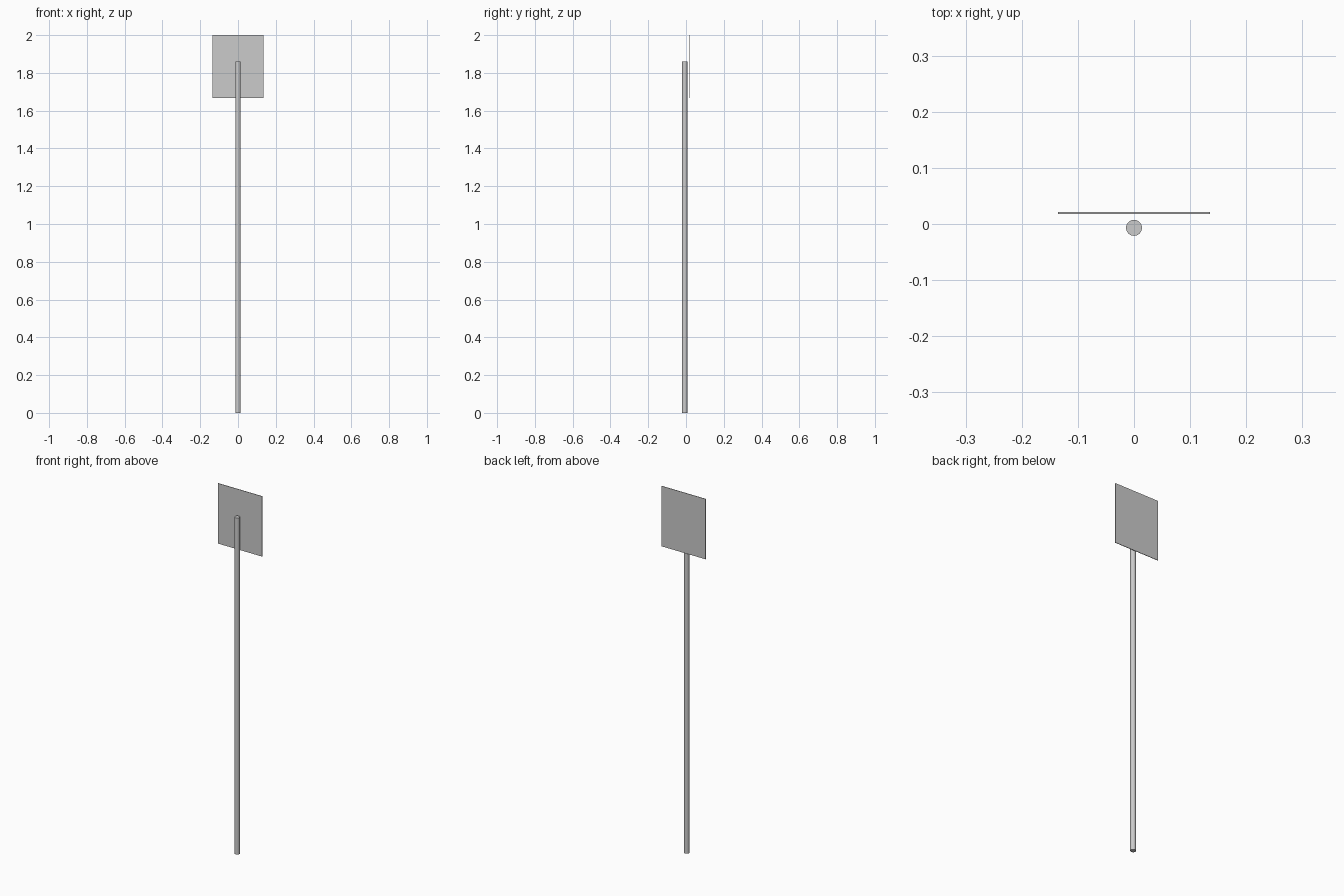
import bpy

if "Cube" in bpy.data.objects:
    bpy.data.objects.remove(bpy.data.objects["Cube"])

# Round post
POST_HEIGHT = 1.86
bpy.ops.mesh.primitive_cylinder_add(vertices=32, radius=0.0142, depth=POST_HEIGHT,
                                    location=(0, -0.0068, POST_HEIGHT / 2))
post = bpy.context.object
post.name = "sign_post"
bpy.ops.object.shade_smooth_by_angle()

# Thin rectangular plate just behind the post
PLATE_BOTTOM, PLATE_TOP = 1.667, 2.0
bpy.ops.mesh.primitive_cube_add(size=1, location=(0, 0.0196, (PLATE_BOTTOM + PLATE_TOP) / 2))
plate = bpy.context.object
plate.name = "sign_plate"
plate.scale = (0.27, 0.003, PLATE_TOP - PLATE_BOTTOM)
bpy.ops.object.transform_apply(location=False, rotation=False, scale=True)
